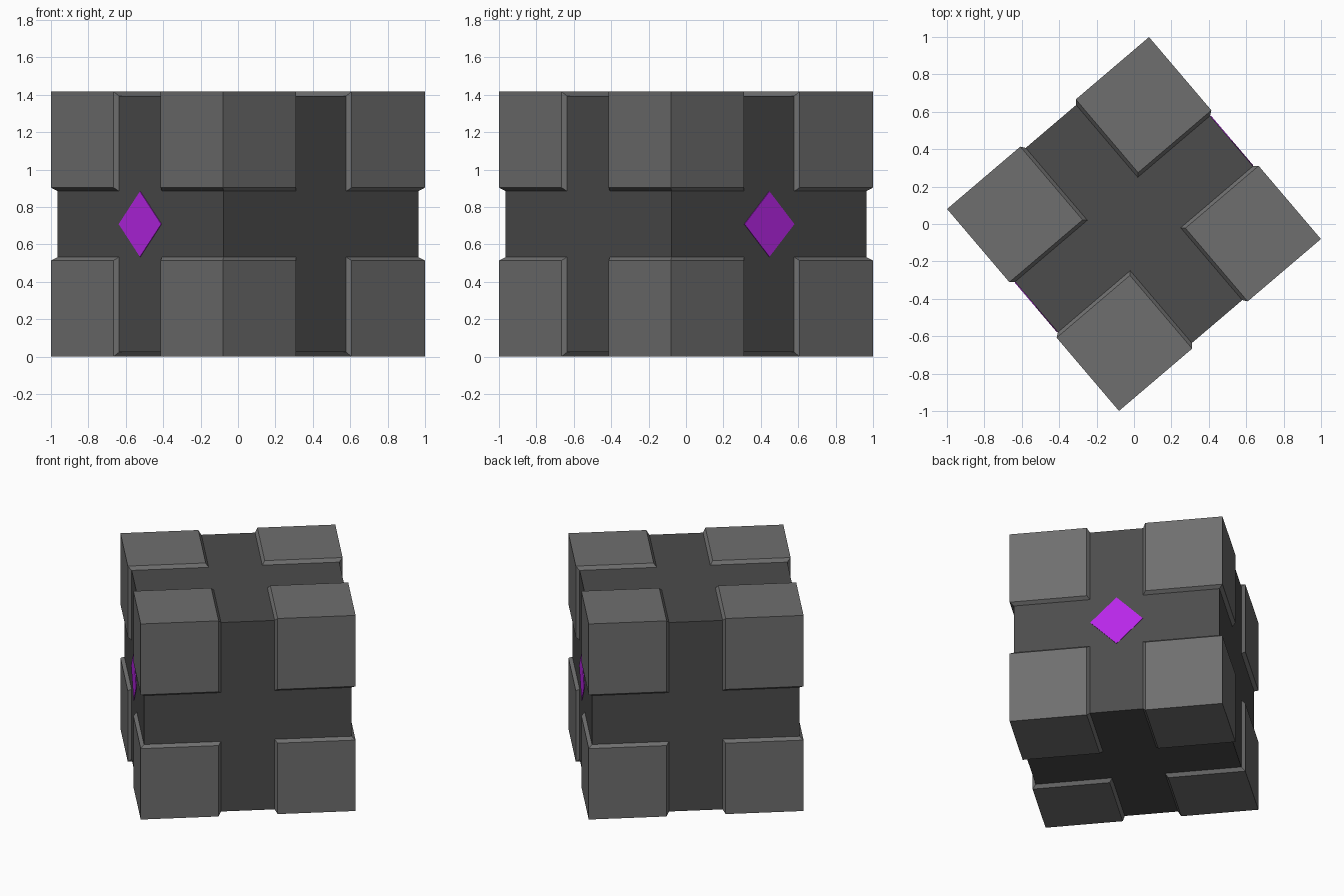
import bpy, bmesh, math
from itertools import product
from mathutils import Matrix, Vector

if "Cube" in bpy.data.objects:
    bpy.data.objects.remove(bpy.data.objects["Cube"])

H = 0.709            # half size over the corner blocks
CORE = 0.685         # half size of the core cube
GAP_TOP = 0.195      # half groove width at the outer surface
GAP_BASE = 0.177     # half groove width at the core surface
PLACE = Matrix.Translation((0, 0, H)) @ Matrix.Rotation(math.radians(40.4), 4, 'Z')


def material(name, rgb):
    m = bpy.data.materials.new(name)
    m.diffuse_color = (*rgb, 1)
    m.use_nodes = True
    m.node_tree.nodes["Principled BSDF"].inputs["Base Color"].default_value = m.diffuse_color
    return m


def finish(name, bm, mat):
    bmesh.ops.recalc_face_normals(bm, faces=bm.faces[:])
    me = bpy.data.meshes.new(name)
    bm.to_mesh(me)
    bm.free()
    me.materials.append(mat)
    ob = bpy.data.objects.new(name, me)
    ob.matrix_world = PLACE
    bpy.context.collection.objects.link(ob)
    return ob


dark = material("dark grey", (0.072, 0.072, 0.072))
grey = material("mid grey", (0.159, 0.159, 0.159))
purple = material("purple", (0.49, 0.02, 0.82))

# Core cube, visible as the grooves
bm = bmesh.new()
bmesh.ops.create_cube(bm, size=2 * CORE)
finish("core", bm, dark)

# Eight corner blocks with chamfered inner edges
for i, signs in enumerate(product((-1, 1), repeat=3)):
    bm = bmesh.new()
    for high, low in ((H, GAP_TOP), (CORE, GAP_BASE)):
        for pick in product((0, 1), repeat=3):
            outer_corner = sum(pick) == 3
            if sum(pick) == 0 or (outer_corner and high == CORE):
                continue
            bm.verts.new([s * (high if p else low) for s, p in zip(signs, pick)])
    bmesh.ops.convex_hull(bm, input=bm.verts[:])
    bmesh.ops.dissolve_limit(bm, angle_limit=0.01, verts=bm.verts[:], edges=bm.edges[:])
    finish(f"corner_block_{i + 1}", bm, grey)

# Diamond plates on two opposite sides
for side, name in ((1, "back_diamond"), (-1, "front_diamond")):
    bm = bmesh.new()
    bmesh.ops.create_cone(bm, cap_ends=True, segments=4, radius1=0.175, radius2=0.175, depth=0.006)
    bmesh.ops.transform(bm, verts=bm.verts[:], matrix=Matrix.Translation((side * (CORE + 0.001), 0, 0))
                        @ Matrix.Rotation(math.pi / 2, 4, 'Y'))
    # keep the diamond points on the vertical and horizontal axes
    for v in bm.verts:
        if abs(abs(v.co.y) - abs(v.co.z)) < 0.01:
            v.co = Vector((v.co.x, (v.co.y - v.co.z) / math.sqrt(2), (v.co.y + v.co.z) / math.sqrt(2)))
    finish(name, bm, purple)
